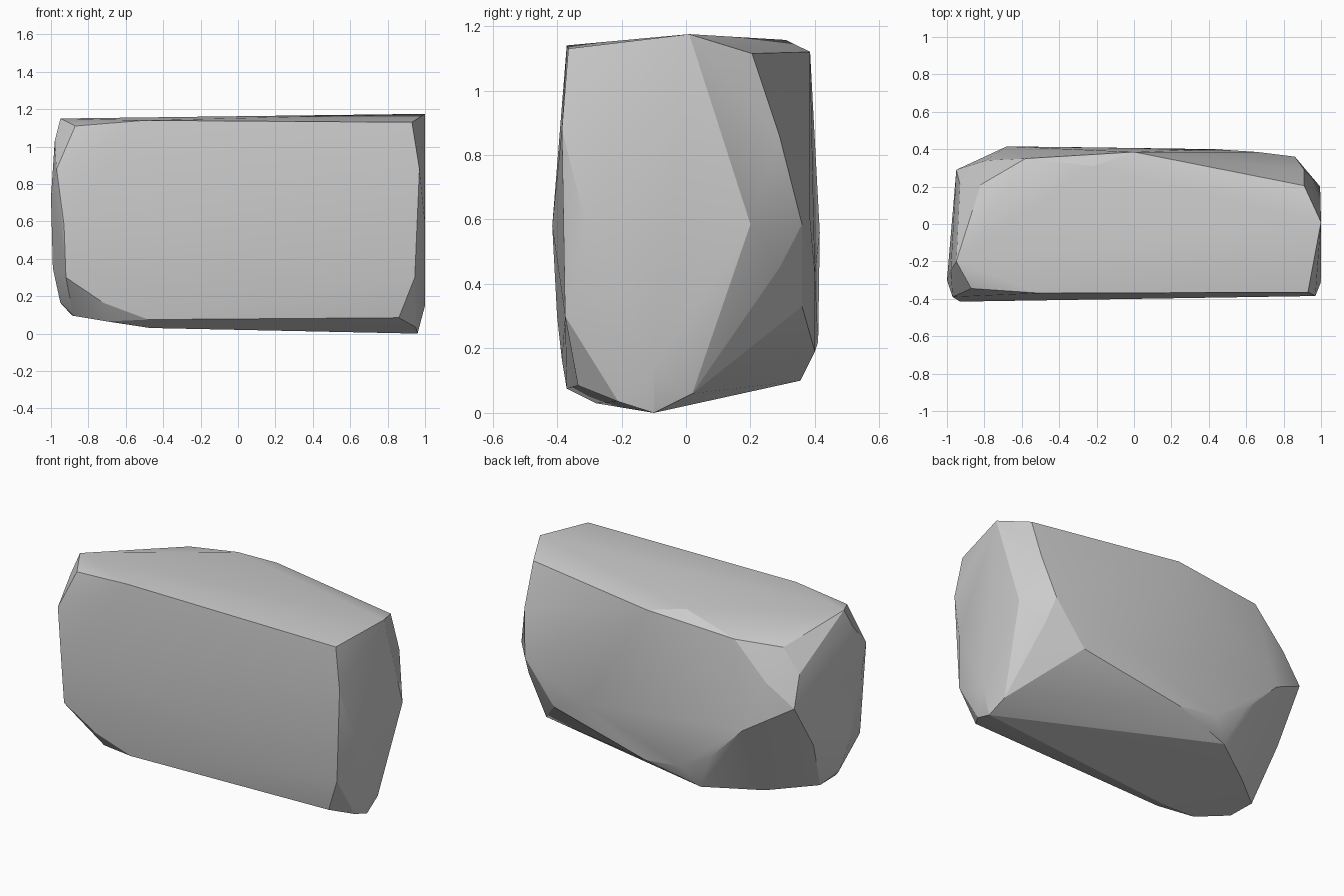
import bpy, bmesh, math

# Outline points of each side of the chiselled stone block
front = [(-.87, -.345, 1.11), (-.5, -.37, 1.14), (.93, -.365, 1.13),
         (.97, -.385, .88), (.945, -.375, .3), (.86, -.335, .085),
         (-.48, -.37, .075), (-.72, -.385, .165), (-.92, -.4, .3),
         (-.93, -.415, .58), (-.97, -.39, .88)]
right_end = [(1, .01, 1.175), (.995, .2, .585), (1, -.31, .585),
             (1, -.1, .15), (.96, -.1, 0), (.95, -.21, .035),
             (.95, .02, .06), (.91, .205, 1.115), (.91, .29, .86),
             (.86, .36, .585), (.88, .29, .45)]
back = [(0, .385, 1.12), (.43, .4, .43), (.66, .36, .33), (0, .4, .19),
        (-.25, .41, .22), (-.45, .41, .33), (-.68, .415, .56),
        (-.79, .34, .86), (-.58, .35, 1.08), (-.22, .31, 1.157),
        (-.35, .355, .1), (.66, .385, .6)]
left_end = [(-.95, .29, .72), (-.93, .21, .9), (-.95, .1, .42),
            (-.82, .21, 1.04), (-.87, .05, 1.08), (-.95, -.2, 1.15),
            (-1, -.3, .73), (-.98, -.25, 1.03), (-.99, -.2, .35),
            (-.95, -.15, .165), (-.89, -.05, .1), (-.65, .15, .08),
            (-.47, -.28, .03), (-.7, -.32, .065), (-.88, -.22, .095)]

# Wrap the outlines in one faceted solid
bm = bmesh.new()
for side in (front, right_end, back, left_end):
    for p in side:
        bm.verts.new(p)
bmesh.ops.convex_hull(bm, input=bm.verts[:])
loose = [v for v in bm.verts if not v.link_faces]
bmesh.ops.delete(bm, geom=loose, context='VERTS')
bmesh.ops.recalc_face_normals(bm, faces=bm.faces[:])

mesh = bpy.data.meshes.new("stone_block")
bm.to_mesh(mesh)
bm.free()
block = bpy.data.objects.new("stone_block", mesh)
bpy.context.collection.objects.link(block)

# Soft facets with crisp chiselled edges
bpy.context.view_layer.objects.active = block
block.select_set(True)
bpy.ops.object.shade_smooth_by_angle(angle=math.radians(20))
